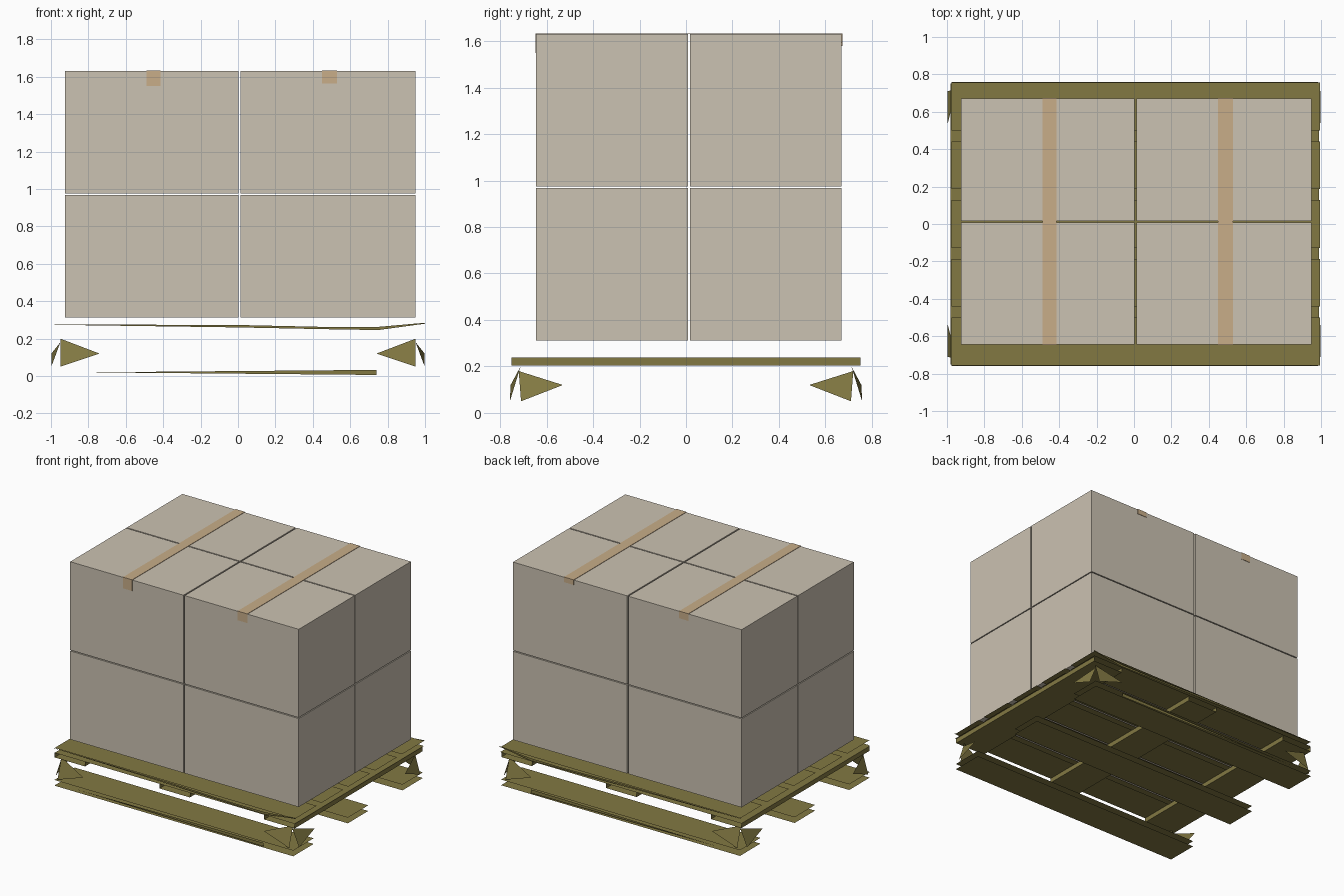
import bpy

if "Cube" in bpy.data.objects:
    bpy.data.objects.remove(bpy.data.objects["Cube"])

def material(name, rgb):
    m = bpy.data.materials.new(name)
    m.diffuse_color = (*rgb, 1)
    m.use_nodes = True
    m.node_tree.nodes["Principled BSDF"].inputs["Base Color"].default_value = m.diffuse_color
    return m

CARD = material("cardboard", (0.60, 0.54, 0.445))
TAPE = material("packing tape", (0.58, 0.42, 0.25))
WOOD = material("olive wood", (0.225, 0.19, 0.055))

def mesh(name, verts, faces, mat):
    me = bpy.data.meshes.new(name)
    me.from_pydata(verts, [], faces)
    me.materials.append(mat)
    ob = bpy.data.objects.new(name, me)
    bpy.context.collection.objects.link(ob)
    return ob

SIDES = {"bottom": (0, 2, 3, 1), "top": (4, 5, 7, 6), "front": (0, 1, 5, 4),
         "back": (2, 6, 7, 3), "left": (0, 4, 6, 2), "right": (1, 3, 7, 5)}

def block(name, x, y, z, mat, sides=SIDES):
    """Axis-aligned block made of the chosen sides."""
    verts = [(a, b, c) for c in z for b in y for a in x]
    return mesh(name, verts, [SIDES[s] for s in sides], mat)

# Eight cartons, stacked 2 x 2 x 2 with narrow seams
for x in ((-0.925, 0.004), (0.014, 0.95)):
    for y in ((-0.645, 0.008), (0.017, 0.67)):
        for z in ((0.312, 0.968), (0.975, 1.63)):
            block("carton", x, y, z, CARD)

# Two tape strips over the top, folded down front and back
for x, low in (((-0.49, -0.415), 1.55), ((0.45, 0.53), 1.565)):
    block("tape_top", x, (-0.648, 0.673), (1.63, 1.633), TAPE)
    block("tape_front", x, (-0.648, -0.645), (low, 1.63), TAPE)
    block("tape_back", x, (0.67, 0.673), (low + 0.03, 1.63), TAPE)

# Pallet: five deck boards, open at the edges
for i in range(-2, 3):
    c = i * 0.314
    block("deck_board", (-0.975, 0.995), (c - 0.128, c + 0.128),
          (0.242, 0.278), WOOD, ("top", "bottom"))

# Warped remnant of the deck's front and back edges
for y in (-0.756, 0.756):
    top = [(-0.98, 0.276), (0, 0.273), (0.5, 0.262), (0.75, 0.263), (1.0, 0.285)]
    low = [(-0.98, 0.274), (0, 0.260), (0.5, 0.250), (0.75, 0.246), (1.0, 0.280)]
    mesh("deck_edge", [(x, y, z) for x, z in top + low],
         [(i, i + 5, i + 6, i + 1) for i in range(4)], WOOD)

# Three cross stringers, open at the ends
for x in ((-0.98, -0.73), (-0.12, 0.13), (0.74, 0.99)):
    block("stringer", x, (-0.75, 0.75), (0.204, 0.238), WOOD,
          ("top", "bottom", "left", "right"))

# Three ground runners: upper and lower sheets
for y in ((-0.76, -0.52), (-0.12, 0.12), (0.52, 0.76)):
    block("ground_runner", (-0.975, 0.985), y, (0.0, 0.042), WOOD, ("top", "bottom"))
for y in (-0.757, 0.757):
    mesh("runner_edge", [(-0.8, y, 0.02), (0.74, y, 0.006), (0.74, y, 0.033)],
         [(0, 1, 2)], WOOD)

# Corner feet: two leaning triangular facets at each corner
for sx in (-1, 1):
    for sy in (-1, 1):
        v = [(0.95, 0.712, 0.20), (0.95, 0.758, 0.05), (0.74, 0.755, 0.12),
             (0.95, 0.72, 0.18), (0.998, 0.71, 0.05), (0.998, 0.53, 0.12)]
        f = [(0, 2, 1), (3, 4, 5)]
        if sx * sy < 0:
            f = [t[::-1] for t in f]
        mesh("corner_foot", [(a * sx, b * sy, c) for a, b, c in v], f, WOOD)
